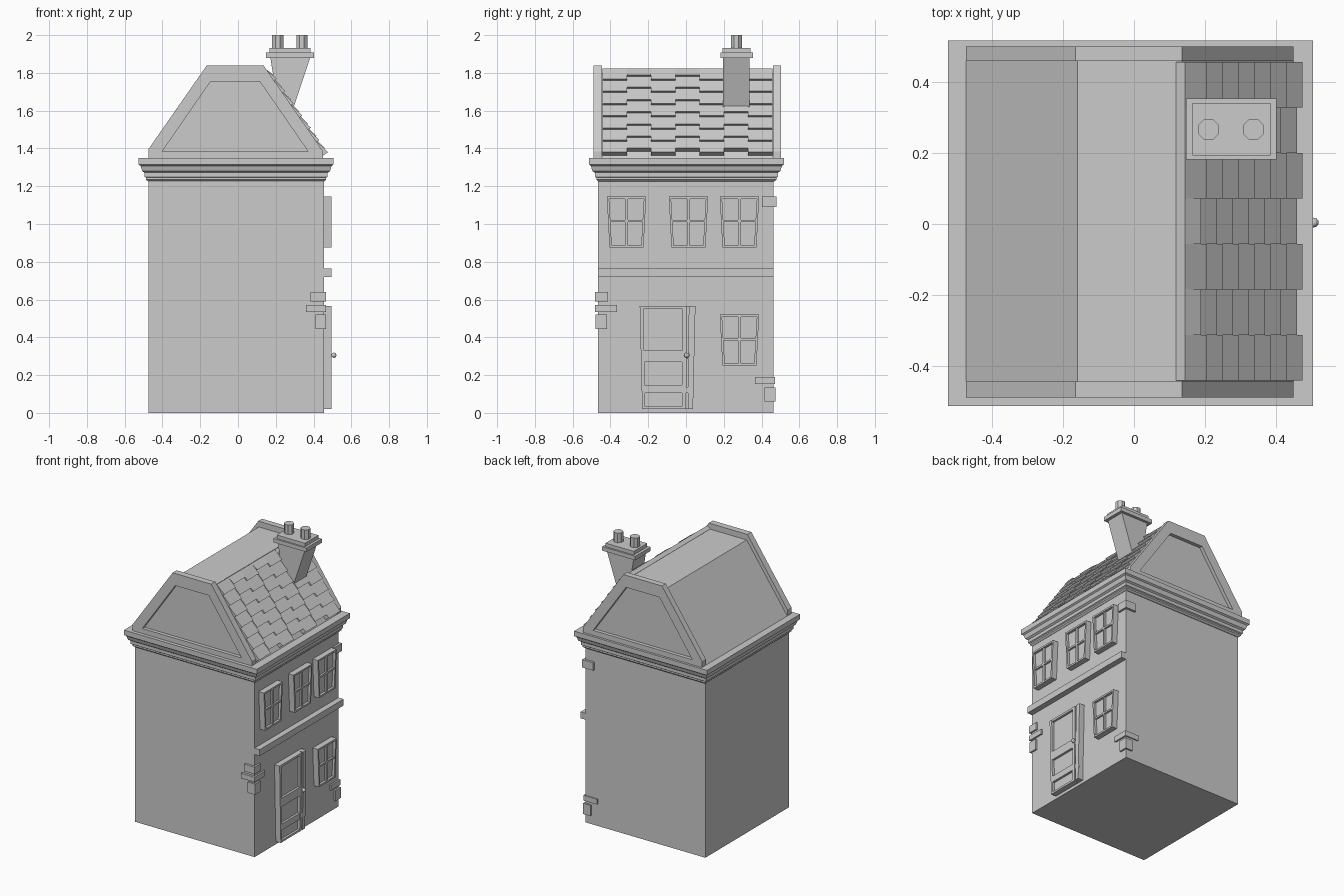
import bpy, bmesh, math
from mathutils import Vector

if "Cube" in bpy.data.objects:
    bpy.data.objects.remove(bpy.data.objects["Cube"])


def finish(name, bm):
    bmesh.ops.recalc_face_normals(bm, faces=bm.faces)
    me = bpy.data.meshes.new(name)
    bm.to_mesh(me)
    bm.free()
    ob = bpy.data.objects.new(name, me)
    bpy.context.collection.objects.link(ob)
    return ob


def add_loft(bm, loops):
    rings = [[bm.verts.new(p) for p in loop] for loop in loops]
    n = len(rings[0])
    for a, b in zip(rings, rings[1:]):
        for i in range(n):
            j = (i + 1) % n
            bm.faces.new((a[i], a[j], b[j], b[i]))
    bm.faces.new(rings[0])
    bm.faces.new(rings[-1])


def loft(name, loops):
    bm = bmesh.new()
    add_loft(bm, loops)
    return finish(name, bm)


def add_y_prism(bm, pts, y0, y1):
    add_loft(bm, [[(x, y, z) for x, z in pts] for y in (y0, y1)])


def add_x_prism(bm, pts, x0, x1):
    add_loft(bm, [[(x, y, z) for y, z in pts] for x in (x0, x1)])


def add_box(bm, x0, x1, y0, y1, z0, z1):
    add_x_prism(bm, [(y0, z0), (y1, z0), (y1, z1), (y0, z1)], x0, x1)


def boxes(name, dims):
    bm = bmesh.new()
    for d in dims:
        add_box(bm, *d)
    return finish(name, bm)


# walls
boxes("walls", [(-0.475, 0.455, -0.466, 0.464, 0, 1.24)])

# cornice: stepped square rings
steps = [(0.466, 1.225), (0.477, 1.235), (0.477, 1.245), (0.485, 1.25),
         (0.485, 1.272), (0.497, 1.28), (0.506, 1.308), (0.516, 1.315), (0.516, 1.35)]
loft("cornice", [[(-0.01 + sx * h, 0.002 + sy * h, z)
                  for sx, sy in ((-1, -1), (1, -1), (1, 1), (-1, 1))] for h, z in steps])

# roof core
bm = bmesh.new()
add_y_prism(bm, [(-0.475, 1.35), (-0.16, 1.80), (0.135, 1.80), (0.45, 1.35)], -0.46, 0.47)
finish("roof", bm)

# gable ends with recessed panel
outer = [(-0.475, 1.35), (-0.475, 1.395), (-0.165, 1.84), (0.135, 1.84), (0.45, 1.385), (0.45, 1.35)]
inner = [(-0.40, 1.385), (-0.397, 1.39), (-0.145, 1.755), (0.115, 1.755), (0.367, 1.39), (0.37, 1.385)]
for name, y_in, y_out, d in (("front_gable", -0.445, -0.49, 0.025), ("back_gable", 0.46, 0.502, -0.025)):
    loft(name, [[(x, y, z) for x, z in pts] for pts, y in
                ((outer, y_in), (outer, y_out), (inner, y_out), (inner, y_out + d))])

# roof tiles: overlapping slabs in staggered columns
down = Vector((0.573, -0.819))
out = Vector((0.819, 0.573))
eave = Vector((0.476, 1.38)) - out * 0.045
width = 0.9 / 7
bm = bmesh.new()
for col in range(7):
    y0 = -0.442 + col * width
    for row in range(7):
        base = eave - down * (row * 0.079 + (col % 2) * 0.026)
        length = min(0.1, 0.553 - row * 0.079 - (col % 2) * 0.026)
        if length < 0.03:
            continue
        top = base - down * length
        pts = [base + out * 0.014, base + out * 0.045, top + out * 0.026, top - out * 0.004]
        add_y_prism(bm, [tuple(p) for p in pts], y0, y0 + width)
finish("roof_tiles", bm)

# chimney
bm = bmesh.new()
add_y_prism(bm, [(0.17, 1.89), (0.385, 1.89), (0.295, 1.62), (0.20, 1.70)], 0.197, 0.335)
finish("chimney", bm)
boxes("chimney_cap", [(0.147, 0.403, 0.182, 0.354, 1.88, 1.908),
                      (0.166, 0.385, 0.193, 0.342, 1.908, 1.933)])
for i, x in enumerate((0.21, 0.338)):
    bpy.ops.mesh.primitive_cylinder_add(vertices=8, radius=0.032, depth=0.08,
                                        location=(x, 0.267, 1.96), rotation=(0, 0, math.pi / 8))
    bpy.context.object.name = f"chimney_pot_{i + 1}"


# windows: slab, thin rim and glazing cross, slightly narrower at the sill
def window(name, yc, z0):
    h, bot, top, r = 0.27, 0.09, 0.104, 0.012
    z1, zm = z0 + h, z0 + h * 0.52
    trap = [(yc - bot, z0), (yc + bot, z0), (yc + top, z1), (yc - top, z1)]
    hole = [(yc - bot + r, z0 + r), (yc + bot - r, z0 + r), (yc + top - r, z1 - r), (yc - top + r, z1 - r)]
    bm = bmesh.new()
    add_loft(bm, [[(x, y, z) for y, z in p] for p, x in
                  ((trap, 0.445), (trap, 0.495), (hole, 0.495), (hole, 0.478))])
    add_box(bm, 0.47, 0.491, yc - 0.007, yc + 0.007, z0 + r / 2, z1 - r / 2)
    add_box(bm, 0.47, 0.491, yc - bot + r / 2, yc + bot - r / 2, zm - 0.006, zm + 0.006)
    finish(name, bm)


for i, (yc, z0) in enumerate(((-0.315, 0.875), (0.013, 0.875), (0.283, 0.875), (0.283, 0.25))):
    window(f"window_{i + 1}", yc, z0)

# floor band across the facade
boxes("floor_band", [(0.44, 0.495, -0.466, 0.464, 0.72, 0.765)])

# corner stones
boxes("corner_stones", [
    (0.385, 0.467, -0.482, -0.412, 0.59, 0.64),
    (0.36, 0.467, -0.482, -0.365, 0.535, 0.57),
    (0.41, 0.467, -0.478, -0.418, 0.445, 0.52),
    (0.385, 0.47, 0.402, 0.48, 1.09, 1.145),
    (0.36, 0.467, 0.365, 0.472, 0.153, 0.19),
    (0.41, 0.467, 0.415, 0.475, 0.06, 0.135)])

# door: slab with stiles, rails and narrow side post
bm = bmesh.new()
add_x_prism(bm, [(-0.23, 0.02), (0.035, 0.02), (0.05, 0.565), (-0.245, 0.565)], 0.445, 0.478)
for y0b, y1b, y0t, y1t in ((-0.232, -0.217, -0.245, -0.225), (-0.022, 0.0, -0.018, 0.006),
                           (0.01, 0.037, 0.015, 0.05)):
    add_x_prism(bm, [(y0b, 0.02), (y1b, 0.02), (y1t, 0.565), (y0t, 0.565)], 0.47, 0.495)
for z0, z1 in ((0.02, 0.034), (0.105, 0.148), (0.27, 0.33), (0.55, 0.565)):
    add_box(bm, 0.47, 0.494, -0.225, -0.01, z0, z1)
for z0, z1 in ((0.105, 0.138), (0.285, 0.315)):
    add_box(bm, 0.47, 0.492, -0.01, 0.04, z0, z1)
finish("door", bm)

# door knob
bpy.ops.mesh.primitive_uv_sphere_add(segments=10, ring_count=6, radius=0.014, location=(0.508, 0.004, 0.305))
bpy.context.object.name = "door_knob"
